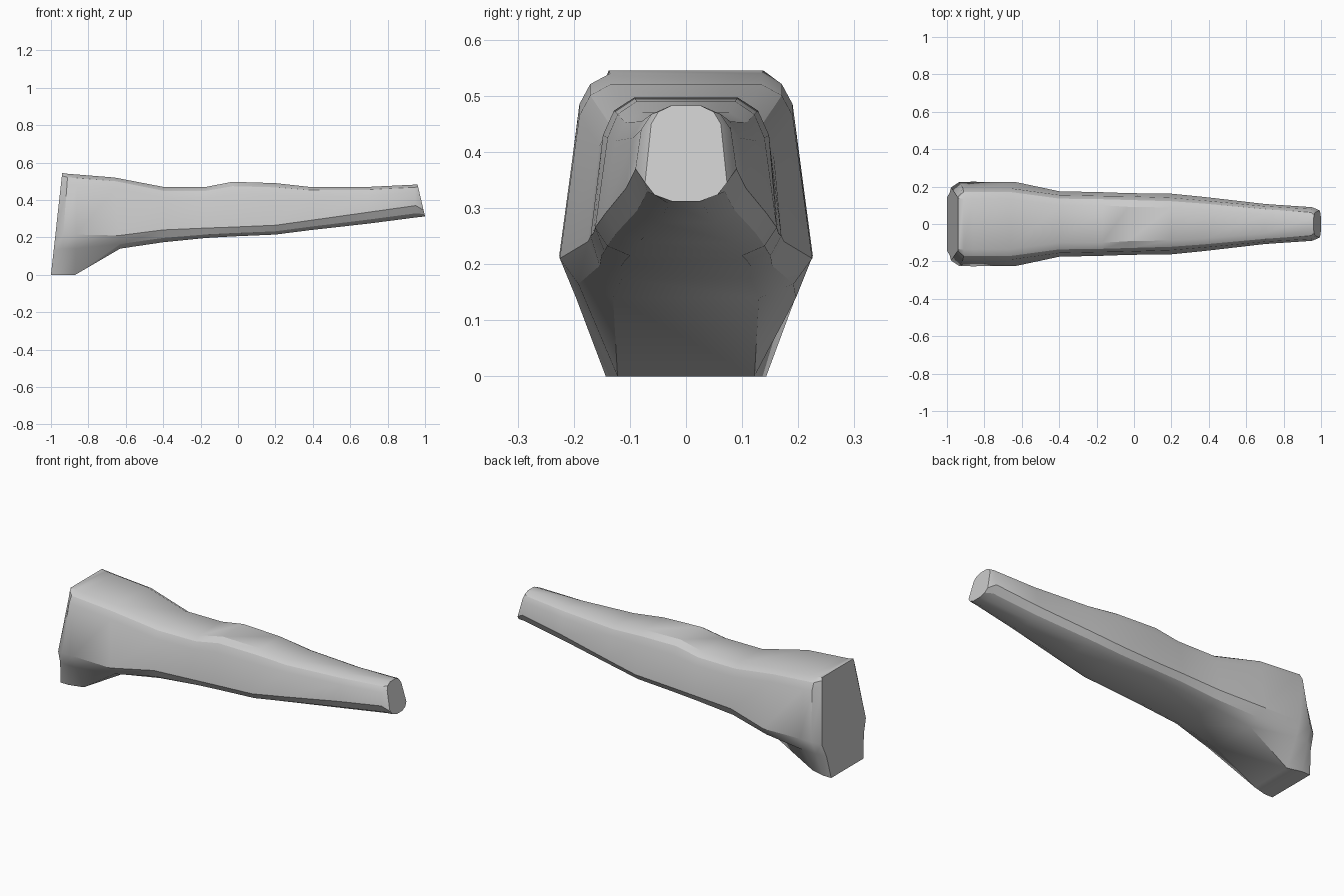
import bpy, bmesh, math

if "Cube" in bpy.data.objects:
    bpy.data.objects.remove(bpy.data.objects["Cube"])

# Cross-sections along the body, back to tip:
# x at top, x at bottom, top z, top half-width, shoulder z, shoulder y,
# belly z, belly y, bottom z, bottom half-width
STATIONS = [
    (-.94, -1.0, .545, .138, .50, .146, .20, .195, 0, .143),    # back plate
    (-.91, -.95, .540, .135, .485, .19, .215, .225, 0, .143),
    (-.86, -.87, .536, .135, .48, .19, .215, .226, 0, .122),    # foot front
    (-.66, -.63, .520, .135, .465, .19, .21, .225, .14, .13),
    (-.40, -.40, .470, .10, .41, .155, .24, .175, .174, .115),
    (-.17, -.17, .470, .10, .41, .15, .25, .17, .197, .115),
    (-.03, -.03, .497, .092, .43, .148, .255, .165, .205, .11),
    (.20, .20, .490, .088, .425, .14, .265, .162, .215, .10),
    (.38, .38, .470, .078, .42, .125, .29, .144, .238, .085),
    (.70, .70, .470, .05, .425, .095, .335, .107, .274, .05),
    (.945, .955, .482, .028, .44, .08, .37, .09, .307, .03),
    (.96, 1.0, .483, .025, .45, .062, .345, .073, .312, .025),  # tip
]


def rounded(ay, az, by, bz, cy, cz, k=.3):
    """Middle point of a corner bevel between a and b, pulled towards corner c."""
    my, mz = (ay + by) / 2, (az + bz) / 2
    return my + k * (cy - my), mz + k * (cz - mz)


def section(xt, xb, zt, t, zu, wu, zl, wl, zb, b):
    upper = rounded(t, zt, wu, zu, wu, zt)
    if zl - zb > .1:                       # straight foot wall below the body
        lower = (wl - .03, zl - .075)
    else:
        lower = rounded(wl, zl, b, zb, wl, zb)
    half = [(t, zt), upper, (wu, zu), (wl, zl), lower, (b, zb)]
    ring = half + [(-y, z) for y, z in reversed(half)]
    return [(xt + (xb - xt) * (zt - z) / (zt - zb), y, z) for y, z in ring]


# Loft the body through the sections and cap both ends
bm = bmesh.new()
rings = [[bm.verts.new(p) for p in section(*s)] for s in STATIONS]
for r0, r1 in zip(rings, rings[1:]):
    n = len(r0)
    for i in range(n):
        j = (i + 1) % n
        bm.faces.new((r0[i], r0[j], r1[j], r1[i]))
bm.faces.new(rings[0])
bm.faces.new(rings[-1])
bmesh.ops.recalc_face_normals(bm, faces=bm.faces)
mesh = bpy.data.meshes.new("tapered_body")
bm.to_mesh(mesh)
bm.free()

body = bpy.data.objects.new("tapered_body", mesh)
bpy.context.collection.objects.link(body)
bpy.context.view_layer.objects.active = body
body.select_set(True)
bpy.ops.object.shade_smooth_by_angle(angle=math.radians(32))
